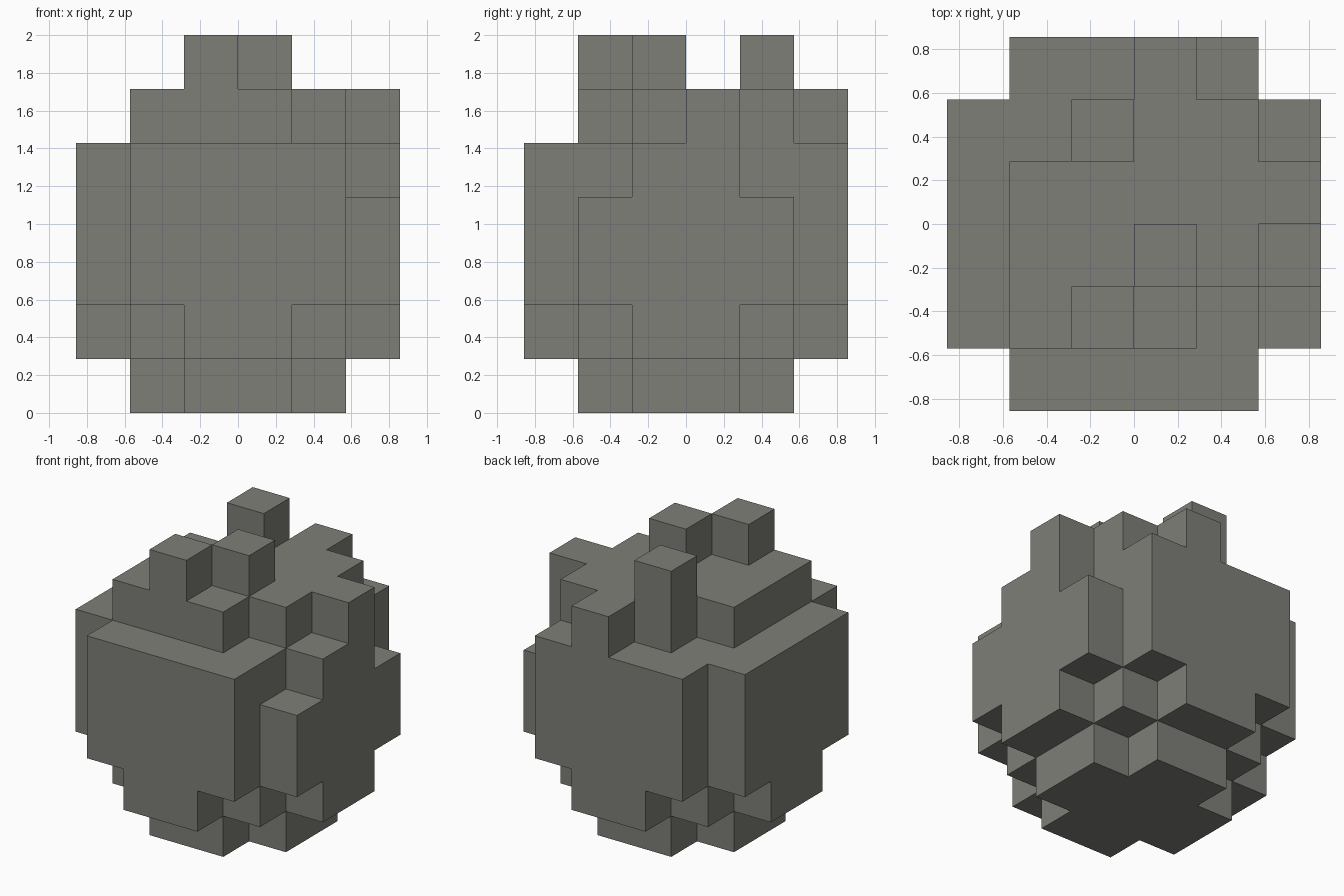
import bpy, bmesh
from mathutils import Vector

cube = bpy.data.objects.get("Cube")
if cube:
    bpy.data.objects.remove(cube, do_unlink=True)

UNIT = 2 / 7   # edge of one block
SIDE = 6       # blocks across

stone = bpy.data.materials.new("grey_stone")
stone.use_nodes = True
colour = (0.21, 0.212, 0.188, 1)
stone.diffuse_color = colour
stone.node_tree.nodes["Principled BSDF"].inputs["Base Color"].default_value = colour


def disc(z, reach):
    """Blocks of one layer, as a stepped disc around the middle."""
    ring = lambda i: abs(2 * i - SIDE + 1) // 2
    return {(x, y, z) for x in range(SIDE) for y in range(SIDE)
            if ring(x) + ring(y) <= reach}


def row(y, z, start, end):
    return {(x, y, z) for x in range(start, end)}


# Rounded body, widening from the foot
blocks = set()
for z, reach in enumerate((1, 2, 3, 3, 3)):
    blocks |= disc(z, reach)

# Chipped shoulders
blocks -= {(5, 1, 4), (5, 4, 4)}

# Uneven cap
for y, (start, end) in enumerate(((1, 4), (1, 5), (1, 6), (2, 5), (3, 4)), 1):
    blocks |= row(y, 5, start, end)

# Loose blocks on top
blocks |= {(2, 1, 6), (3, 2, 6), (2, 4, 6)}


def build_skin(name, blocks, material):
    """Outer surface of the blocks, with flat areas merged."""
    bm = bmesh.new()
    offset = Vector((-SIDE / 2, -SIDE / 2, 0))
    for block in blocks:
        centre = Vector(block) + Vector((.5, .5, .5)) + offset
        for axis in range(3):
            for sign in (-1, 1):
                n = Vector((0, 0, 0))
                n[axis] = sign
                if tuple(int(a + b) for a, b in zip(block, n)) in blocks:
                    continue
                u = Vector((0, 0, 0))
                u[(axis + 1) % 3] = 1
                v = n.cross(u)
                corners = (-u - v, u - v, u + v, v - u)
                bm.faces.new([bm.verts.new((centre + (n + c) / 2) * UNIT)
                              for c in corners])
    bmesh.ops.remove_doubles(bm, verts=bm.verts, dist=0.001)
    bmesh.ops.dissolve_limit(bm, angle_limit=0.01, verts=bm.verts, edges=bm.edges)
    mesh = bpy.data.meshes.new(name)
    bm.to_mesh(mesh)
    bm.free()
    mesh.materials.append(material)
    obj = bpy.data.objects.new(name, mesh)
    bpy.context.collection.objects.link(obj)
    return obj


build_skin("stone_boulder", blocks, stone)
